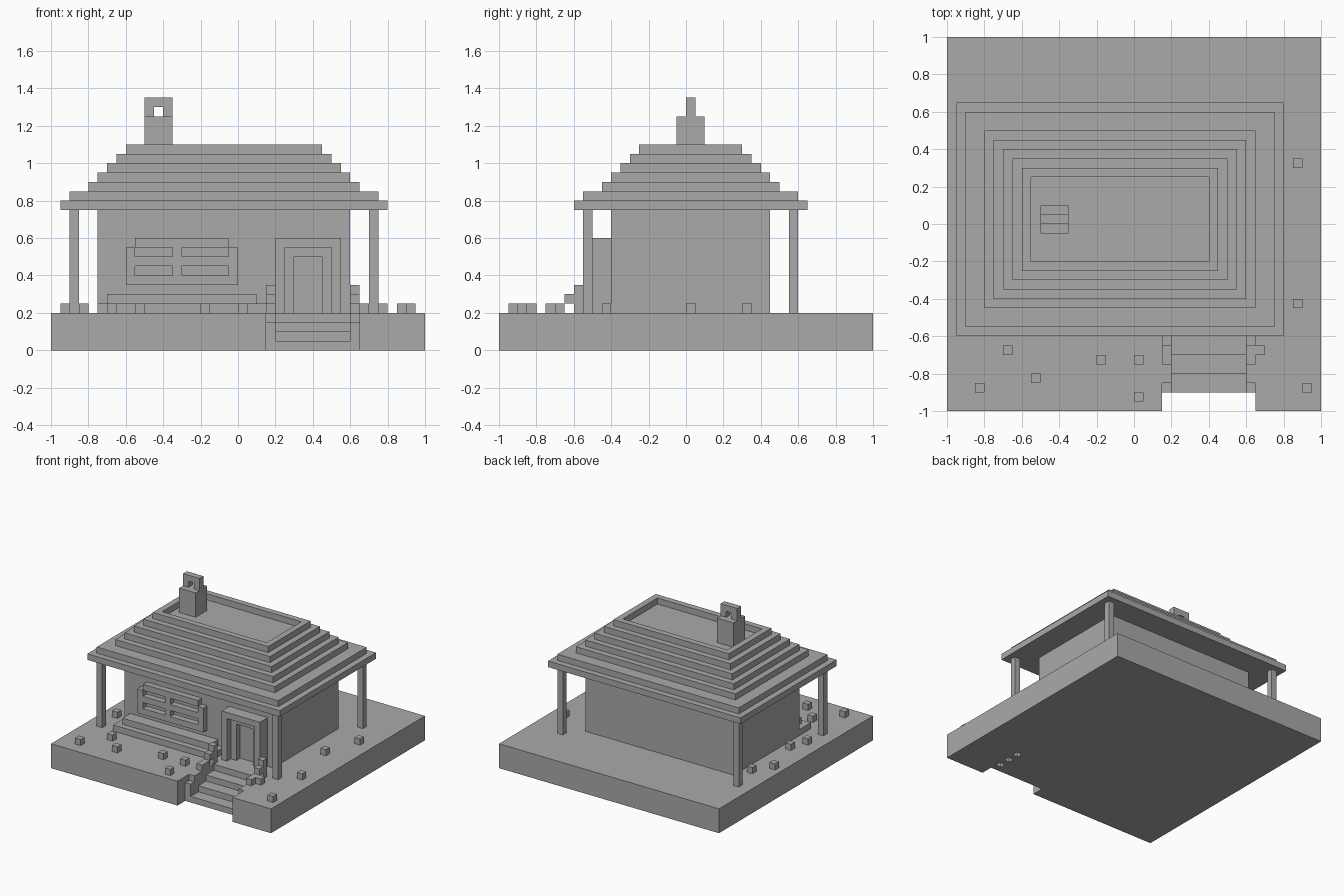
import bpy
import bmesh
from mathutils import Vector

UNIT = 0.05  # every part sits on a grid of this size

old_cube = bpy.data.objects.get("Cube")
if old_cube:
    bpy.data.objects.remove(old_cube, do_unlink=True)

stone = bpy.data.materials.new("plain_grey")
stone.use_nodes = True
grey = (0.4, 0.4, 0.4, 1)
stone.diffuse_color = grey
stone.node_tree.nodes["Principled BSDF"].inputs["Base Color"].default_value = grey


def finish(name, bm):
    bmesh.ops.recalc_face_normals(bm, faces=bm.faces)
    mesh = bpy.data.meshes.new(name)
    bm.to_mesh(mesh)
    bm.free()
    mesh.materials.append(stone)
    obj = bpy.data.objects.new(name, mesh)
    bpy.context.collection.objects.link(obj)
    return obj


def blocks(name, spans):
    """One object from blocks, each given as (x range, y range, z range) in grid units."""
    bm = bmesh.new()
    for span in spans:
        low = Vector([axis[0] for axis in span]) * UNIT
        high = Vector([axis[1] for axis in span]) * UNIT
        cube = bmesh.ops.create_cube(bm, size=1)
        for vert in cube["verts"]:
            vert.co = Vector([(low if c < 0 else high)[i] for i, c in enumerate(vert.co)])
    return finish(name, bm)


def prism(name, outline, bottom, top):
    """Extrude a plan outline upward."""
    bm = bmesh.new()
    face = bm.faces.new([bm.verts.new((x * UNIT, y * UNIT, bottom * UNIT)) for x, y in outline])
    grown = bmesh.ops.extrude_face_region(bm, geom=[face])
    for item in grown["geom"]:
        if isinstance(item, bmesh.types.BMVert):
            item.co.z = top * UNIT
    return finish(name, bm)


def door_arch(name, left, right, top, y_range):
    """Two jambs and a lintel, one grid unit thick."""
    floor = 4
    blocks(name, [
        ((left, left + 1), y_range, (floor, top - 1)),
        ((right - 1, right), y_range, (floor, top - 1)),
        ((left, right), y_range, (top - 1, top)),
    ])


# Ground slab with a notch for the stairs
prism("ground_slab", [(-20, -20), (3, -20), (3, -12), (13, -12),
                      (13, -20), (20, -20), (20, 20), (-20, 20)], 0, 4)

# Stairs
blocks("stairs", [((4, 12), (-18 + 2 * i, -12), (i, i + 1)) for i in range(3)])

# Stepped side walls of the stairs, with small recesses under the left one
wall_tops = [3, 4, 4, 5, 5, 4]
for name, x, pitted in (("right_stair_wall", 3, False), ("left_stair_wall", 12, True)):
    cells = []
    for i, top in enumerate(wall_tops):
        base = i % 2 if pitted else 0
        cells.append(((x, x + 1), (i - 18, i - 17), (base, top)))
    cells.append(((x, x + 1), (-13, -12), (5, 6)))
    cells.append(((x, x + 1), (-12, -11), (4, 7)))
    blocks(name, cells)

# House body and porch posts
blocks("house_walls", [((-15, 12), (-8, 9), (4, 15))])
blocks("porch_posts", [((x, x + 1), (y, y + 1), (4, 15)) for x in (-18, 14) for y in (-11, 11)])

# Tiered roof
insets = [0, 1, 3, 4, 5, 6]
blocks("roof_tiers", [((i - 19, 16 - i), (i - 12, 13 - i), (15 + level, 16 + level))
                      for level, i in enumerate(insets)])

# Raised rim around the flat roof top
rim = (21, 22)
blocks("roof_rim", [((-12, 9), (-5, -4), rim), ((-12, 9), (5, 6), rim),
                    ((-12, -11), (-4, 5), rim), ((8, 9), (-4, 5), rim)])

# Chimney with a small arch on top
blocks("chimney", [((-10, -7), (-1, 2), (21, 25))])
blocks("chimney_arch", [((-10, -9), (0, 1), (25, 26)), ((-8, -7), (0, 1), (25, 26)),
                        ((-10, -7), (0, 1), (26, 27))])

# Window frame with cross bars
front = (-9, -8)
bars = [((x, x + 1), front, (7, 11)) for x in (-12, -7, -1)]
bars += [((-12, 0), front, (z, z + 1)) for z in (7, 9)]
bars.append(((-11, -1), front, (11, 12)))
blocks("window_frame", bars)

# Stepped bench beneath the window
blocks("bench", [((-15, 3), (-11, -8), (4, 5)), ((-14, 2), (-10, -8), (5, 6))])

# Nested door frames
door_arch("outer_door_frame", 4, 11, 12, (-10, -8))
door_arch("inner_door_frame", 5, 10, 11, front)

# Flowers scattered over the ground
flower_spots = [(-14, -14), (-4, -15), (0, -15), (-11, -17), (-17, -18), (0, -19),
                (18, -18), (17, -9), (17, 6), (13, -14), (15, 0),
                (-17, 6), (-19, 3), (-17, -4), (-18, -7)]
blocks("flowers", [((x, x + 1), (y, y + 1), (4, 5)) for x, y in flower_spots])
